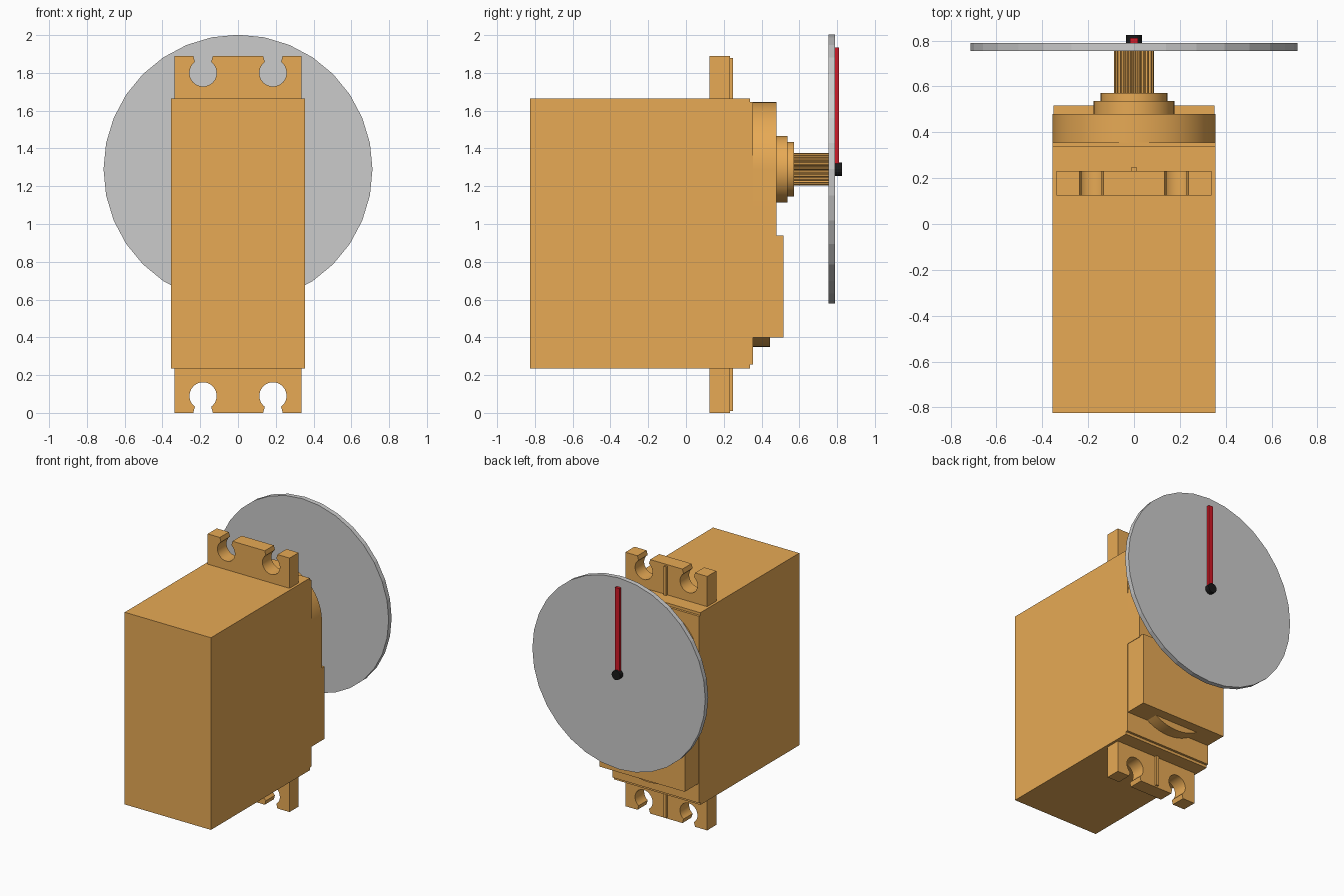
import bpy, bmesh
from math import pi, sin, cos, radians, acos, sqrt

if "Cube" in bpy.data.objects:
    bpy.data.objects.remove(bpy.data.objects["Cube"])

AXIS_Z = 1.29  # height of the output shaft


def material(name, rgb):
    m = bpy.data.materials.new(name)
    m.diffuse_color = (*rgb, 1)
    m.use_nodes = True
    m.node_tree.nodes["Principled BSDF"].inputs["Base Color"].default_value = m.diffuse_color
    return m


ORANGE = material("orange_plastic", (0.80, 0.40, 0.09))
RED = material("red_paint", (0.65, 0.01, 0.02))
BLACK = material("black_plastic", (0.01, 0.01, 0.01))


def prism(name, pts, y0, y1, mat=None, smooth=False):
    """Extrude an (x, z) outline along y."""
    bm = bmesh.new()
    face = bm.faces.new([bm.verts.new((x, y0, z)) for x, z in pts])
    ext = bmesh.ops.extrude_face_region(bm, geom=[face], use_keep_orig=True)
    verts = [g for g in ext["geom"] if isinstance(g, bmesh.types.BMVert)]
    bmesh.ops.translate(bm, verts=verts, vec=(0, y1 - y0, 0))
    bmesh.ops.recalc_face_normals(bm, faces=bm.faces)
    me = bpy.data.meshes.new(name)
    bm.to_mesh(me)
    bm.free()
    ob = bpy.data.objects.new(name, me)
    bpy.context.collection.objects.link(ob)
    if mat:
        me.materials.append(mat)
    if smooth:
        bpy.ops.object.select_all(action='DESELECT')
        ob.select_set(True)
        bpy.context.view_layer.objects.active = ob
        bpy.ops.object.shade_smooth_by_angle(angle=radians(30))
    return ob


def rect(x0, x1, z0, z1):
    return [(x0, z0), (x1, z0), (x1, z1), (x0, z1)]


def arc(cx, cz, r, a0, a1, n):
    return [(cx + r * cos(a0 + (a1 - a0) * i / n),
             cz + r * sin(a0 + (a1 - a0) * i / n)) for i in range(n + 1)]


def circle(r, n):
    return arc(0, AXIS_Z, r, pi / 2, pi / 2 + 2 * pi, n)[:-1]


# Case and its slightly shorter lid
prism("case_body", rect(-0.355, 0.355, 0.235, 1.665), -0.825, 0.338, ORANGE)
prism("case_lid", rect(-0.355, 0.355, 0.255, 1.645), 0.338, 0.355, ORANGE)

# Arched gear housing, raised lower cover and the curved lip under it
arch = arc(0, AXIS_Z, 0.355, 0, pi, 40) + [(-0.355, 0.93), (0.355, 0.93)]
prism("gear_housing", arch, 0.355, 0.48, ORANGE, True)
prism("lower_cover", rect(-0.352, 0.352, 0.40, 0.938), 0.355, 0.517, ORANGE)
lip_r, lip_half = 0.35, 0.18
lip_a = acos(lip_half / lip_r)
prism("cover_lip", arc(0, 0.35 + lip_r, lip_r, pi + lip_a, 2 * pi - lip_a, 16),
      0.355, 0.445, ORANGE, True)


# Mounting ears: outline with two open keyhole slots, on top and below
def ear_outline(root, edge):
    d = 1 if edge > root else -1
    r, neck, cz = 0.072, 0.043, edge - 0.09 * d
    a = acos(neck / r)
    pts = [(-0.337, root), (-0.337, edge)]
    for cx in (-0.185, 0.185):
        pts.append((cx - 0.052, edge))
        pts += [(x, cz + d * (z - cz))
                for x, z in arc(cx, cz, r, pi - a, 2 * pi + a, 24)]
        pts.append((cx + 0.052, edge))
    return pts + [(0.337, edge), (0.337, root)]


for label, root, edge in (("upper", 1.665, 1.89), ("lower", 0.235, 0.0)):
    prism(label + "_mounting_ear", ear_outline(root, edge), 0.125, 0.232, ORANGE, True)
    tip = edge + (0.01 if edge < root else -0.01)
    prism(label + "_ear_rib", rect(-0.01, 0.01, min(root, tip), max(root, tip)),
          0.232, 0.248, ORANGE)

# Shaft collars and splined output shaft
prism("large_collar", circle(0.176, 48), 0.48, 0.537, ORANGE, True)
prism("small_collar", circle(0.145, 48), 0.537, 0.572, ORANGE, True)
teeth = 25
spline = []
for i in range(teeth * 4):
    r = 0.087 if i % 4 < 2 else 0.077
    a = 2 * pi * i / (teeth * 4)
    spline.append((r * cos(a), AXIS_Z + r * sin(a)))
prism("splined_shaft", spline, 0.572, 0.755, ORANGE)

# Dial disc, pointer and hub cap
disc = prism("dial_disc", circle(0.712, 32), 0.755, 0.79)
prism("pointer", rect(-0.018, 0.018, AXIS_Z, 1.935), 0.79, 0.81, RED)
prism("hub_cap", circle(0.035, 16), 0.79, 0.825, BLACK)
